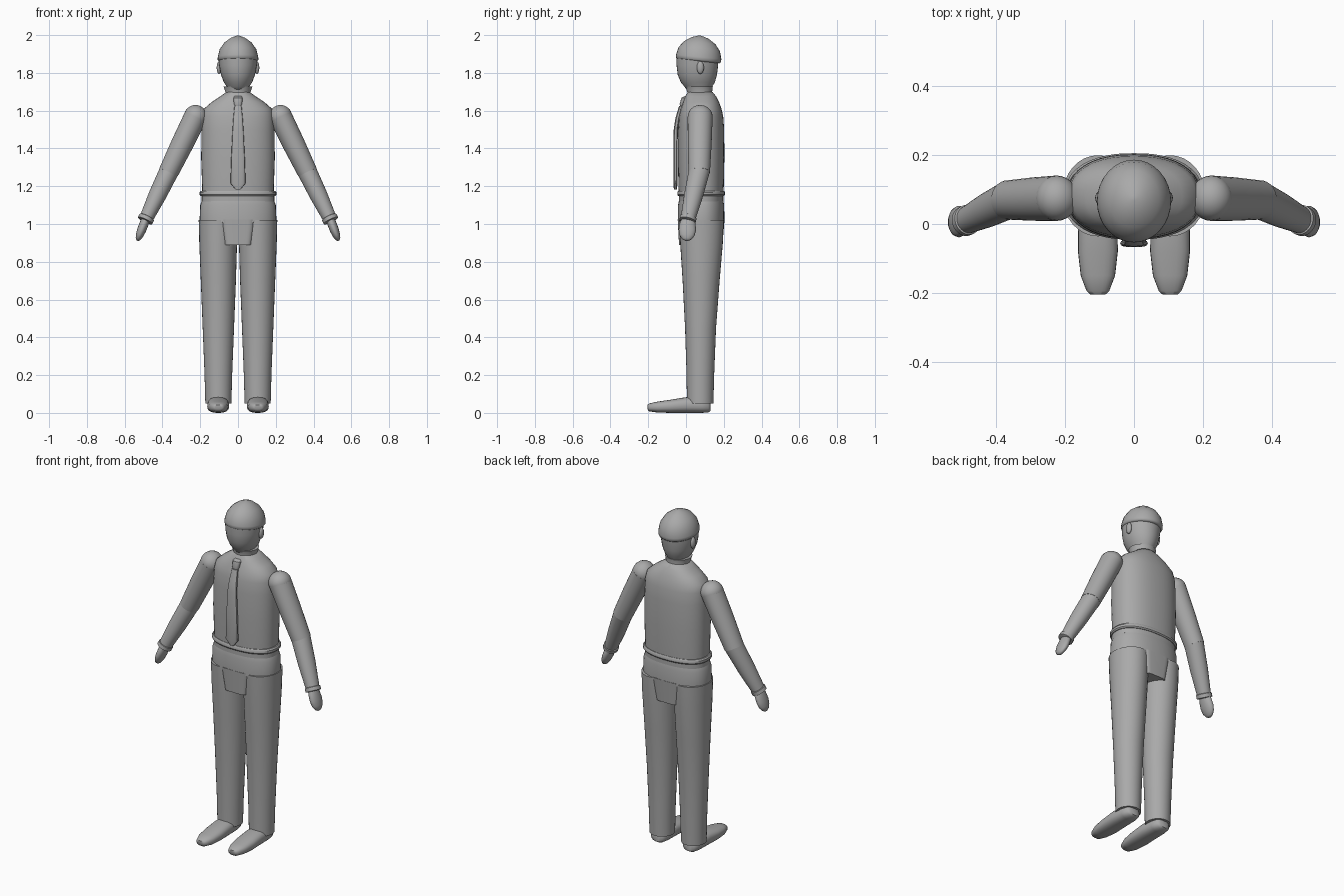
import bpy, bmesh, math
from mathutils import Vector

grey = bpy.data.materials.new("plain grey")
grey.diffuse_color = (0.4, 0.4, 0.4, 1)
X, Y, Z = Vector((1, 0, 0)), Vector((0, 1, 0)), Vector((0, 0, 1))


def finish(name, bm, angle=35):
    bmesh.ops.recalc_face_normals(bm, faces=bm.faces)
    me = bpy.data.meshes.new(name)
    bm.to_mesh(me)
    bm.free()
    me.materials.append(grey)
    me.shade_smooth()
    me.set_sharp_from_angle(angle=math.radians(angle))
    ob = bpy.data.objects.new(name, me)
    bpy.context.collection.objects.link(ob)
    return ob


def loft(name, rings, n=32, power=2.0, u=X, v=Y, angle=35):
    """Skin of (x, y, z, radius_u, radius_v) superellipse rings."""
    bm = bmesh.new()
    loops = []
    for x, y, z, ru, rv in rings:
        loop = []
        for i in range(n):
            a = 2 * math.pi * i / n
            c, s = math.cos(a), math.sin(a)
            pu = math.copysign(abs(c) ** (2 / power), c) * ru
            pv = math.copysign(abs(s) ** (2 / power), s) * rv
            loop.append(bm.verts.new(Vector((x, y, z)) + u * pu + v * pv))
        loops.append(loop)
    for a, b in zip(loops, loops[1:]):
        for i in range(n):
            j = (i + 1) % n
            bm.faces.new((a[i], a[j], b[j], b[i]))
    bm.faces.new(loops[0])
    bm.faces.new(loops[-1])
    return finish(name, bm, angle)


def ellipsoid(name, centre, radii, seg=24):
    bm = bmesh.new()
    bmesh.ops.create_uvsphere(bm, u_segments=seg, v_segments=seg // 2, radius=1)
    for vert in bm.verts:
        vert.co = Vector(centre) + Vector([c * r for c, r in zip(vert.co, radii)])
    return finish(name, bm, 60)


# Shirt body, hem, belt and hips
loft("shirt", [(0, .08, 1.15, .19, .118), (0, .08, 1.2, .19, .12),
               (0, .08, 1.35, .195, .123), (0, .08, 1.5, .193, .122),
               (0, .08, 1.57, .19, .117), (0, .08, 1.61, .18, .108),
               (0, .08, 1.645, .14, .095), (0, .078, 1.675, .095, .082),
               (0, .075, 1.7, .06, .065)], 40, 2.3, angle=50)
loft("shirt_hem", [(0, .08, 1.148, .197, .121), (0, .08, 1.155, .203, .126),
                   (0, .08, 1.168, .203, .126), (0, .08, 1.176, .197, .121)], 40, 2.3)
loft("belt", [(0, .08, 1.12, .193, .118), (0, .08, 1.15, .193, .118)], 40, 2.3)
loft("hips", [(0, .08, 1.01, .203, .123), (0, .08, 1.03, .203, .123),
              (0, .08, 1.10, .2, .122), (0, .08, 1.122, .192, .118)], 40, 2.3)
loft("crotch", [(0, .078, .89, .074, .115), (0, .08, 1.025, .096, .124)], 40, 6)

# Collar, head, cap
loft("collar", [(0, .075, 1.66, .07, .07), (0, .073, 1.69, .064, .064),
                (0, .07, 1.728, .076, .072)])
loft("head", [(0, .07, 1.70, .05, .058), (0, .065, 1.728, .06, .074),
              (0, .063, 1.75, .075, .09), (0, .06, 1.79, .09, .104),
              (0, .06, 1.84, .1, .11), (0, .062, 1.89, .102, .112)], angle=60)
loft("cap", [(0, .066, 1.862, .1, .112), (0, .066, 1.87, .108, .12),
             (0, .067, 1.885, .107, .12), (0, .07, 1.925, .097, .11),
             (0, .073, 1.96, .073, .083), (0, .075, 1.985, .038, .045),
             (0, .075, 1.997, .008, .008)], u=X, v=Vector((0, 1, -.1)), angle=60)

# Tie: knot and blade
loft("tie_knot", [(0, -.012, 1.62, .015, .018), (0, -.012, 1.635, .022, .022),
                  (0, -.004, 1.668, .025, .02), (0, .004, 1.677, .018, .012)], 16, 3)
loft("tie_blade", [(0, -.056, 1.182, .012, .008), (0, -.056, 1.215, .04, .011),
                   (0, -.056, 1.35, .036, .011), (0, -.054, 1.5, .029, .011),
                   (0, -.045, 1.56, .025, .011), (0, -.026, 1.625, .019, .011)], 16, 3)

for side, s in (("right", -1), ("left", 1)):
    # Ear
    ellipsoid(f"{side}_ear", (s * .1, .076, 1.828), (.013, .019, .034), 16)

    # Trouser leg
    loft(f"{side}_leg", [(s * .104, .075, .05, .069, .07), (s * .104, .076, .2, .073, .073),
                         (s * .104, .077, .45, .083, .082), (s * .104, .08, .7, .093, .098),
                         (s * .105, .082, .9, .1, .113), (s * .105, .082, 1.02, .103, .118)])

    # Shoe, lofted from toe to heel
    shoe = [(-.205, .022, .02, .042), (-.195, .033, .008, .05), (-.15, .05, .002, .06),
            (-.08, .058, 0, .07), (0, .057, 0, .083), (.08, .054, 0, .08),
            (.118, .044, .002, .07), (.13, .028, .01, .055)]
    loft(f"{side}_shoe", [(s * .105, y, (lo + hi) / 2, w, (hi - lo) / 2)
                          for y, w, lo, hi in shoe], 24, 2.5, X, Z, 50)

    # Sleeve, cuff and hand follow the arm line
    shoulder = Vector((s * .225, .075, 1.568))
    elbow = Vector((s * .365, .07, 1.28))
    wrist = Vector((s * .488, .01, 1.025))
    tip = Vector((s * .532, .004, .912))
    ellipsoid(f"{side}_shoulder", shoulder, (.062, .066, .062))

    def limb(name, a, b, stops, **kw):
        d = (b - a).normalized()
        u = Y.cross(d).normalized()
        loft(name, [(*a.lerp(b, t), ru, rv) for t, ru, rv in stops],
             u=u, v=d.cross(u), **kw)

    limb(f"{side}_upper_arm", shoulder, elbow,
         [(0, .061, .066), (.5, .059, .063), (1.02, .053, .057)])
    limb(f"{side}_forearm", elbow, wrist,
         [(-.03, .052, .056), (.5, .047, .05), (1, .036, .039)])
    limb(f"{side}_cuff", elbow, wrist,
         [(.95, .037, .039), (.96, .042, .044), (1.03, .042, .044), (1.04, .034, .036)])
    limb(f"{side}_hand", wrist, tip,
         [(-.1, .022, .03), (.2, .024, .042), (.5, .024, .046),
          (.75, .02, .04), (.92, .014, .026), (1, .006, .01)], n=20, angle=60)
